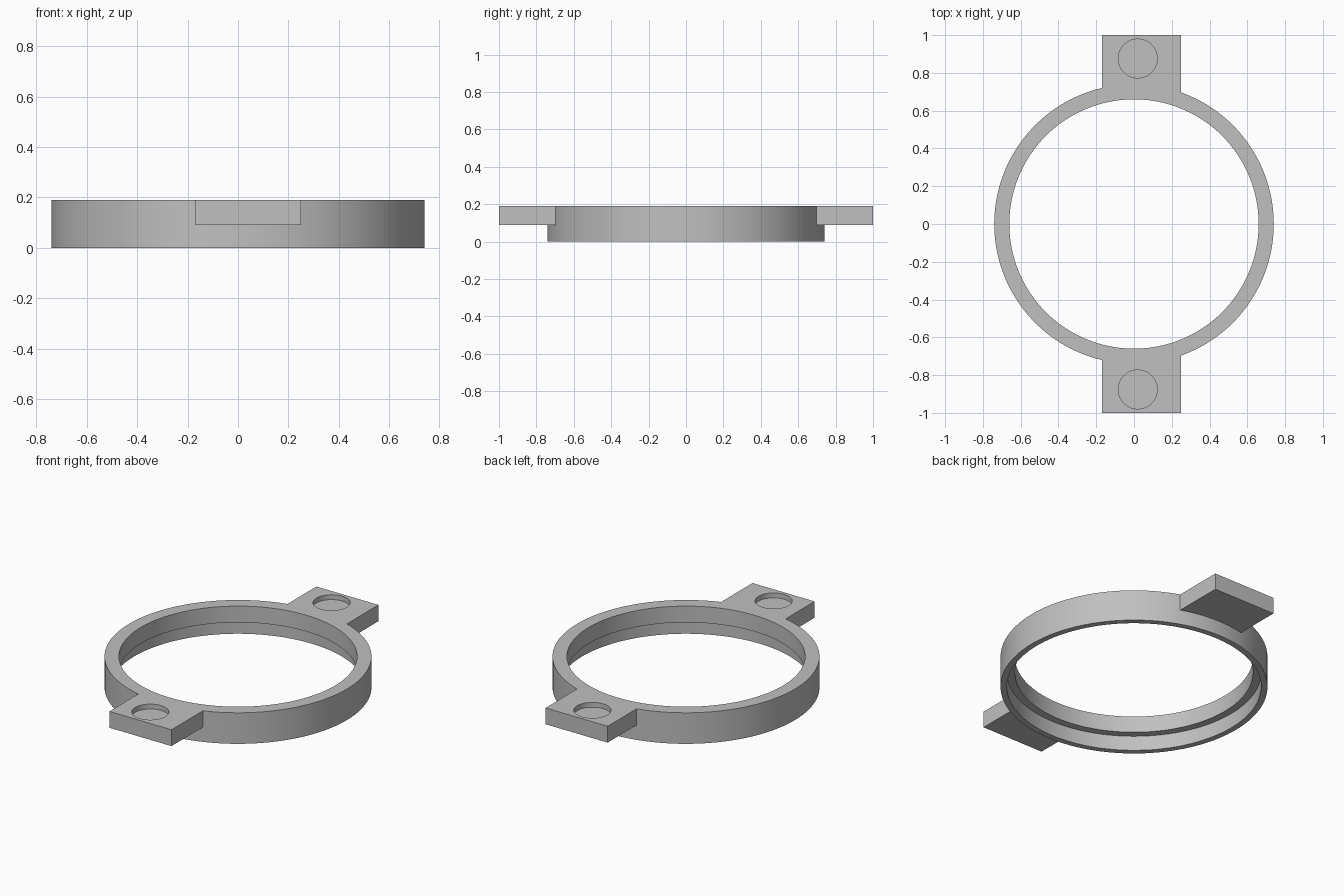
import bpy
import bmesh
import math
from mathutils import Matrix

cube = bpy.data.objects.get("Cube")
if cube:
    bpy.data.objects.remove(cube, do_unlink=True)

HEIGHT, LEDGE = 0.19, 0.09
OUTER, BORE, RECESS = 0.74, 0.66, 0.705
TAB_LEFT, TAB_RIGHT, TAB_ROOT = -0.17, 0.25, 0.68
HOLE_X, HOLE_Y, HOLE_R, HOLE_DEPTH = 0.02, 0.876, 0.103, 0.03

grey = bpy.data.materials.new("plain grey")
grey.use_nodes = True
colour = (0.53, 0.53, 0.53, 1)
grey.diffuse_color = colour
grey.node_tree.nodes["Principled BSDF"].inputs["Base Color"].default_value = colour


def make_object(name, bm):
    bmesh.ops.recalc_face_normals(bm, faces=bm.faces)
    mesh = bpy.data.meshes.new(name)
    bm.to_mesh(mesh)
    bm.free()
    mesh.materials.append(grey)
    obj = bpy.data.objects.new(name, mesh)
    bpy.context.collection.objects.link(obj)
    return obj


def lathe(name, profile, steps=128):
    bm = bmesh.new()
    verts = [bm.verts.new((r, 0, z)) for r, z in profile]
    edges = [bm.edges.new((v, verts[i - 1])) for i, v in enumerate(verts)]
    bmesh.ops.spin(bm, geom=verts + edges, cent=(0, 0, 0), axis=(0, 0, 1),
                   angle=math.tau, steps=steps, use_merge=True)
    bmesh.ops.remove_doubles(bm, verts=bm.verts, dist=0.0001)
    return make_object(name, bm)


def box(name, low, high):
    size = [b - a for a, b in zip(low, high)]
    centre = [(a + b) / 2 for a, b in zip(low, high)]
    bm = bmesh.new()
    bmesh.ops.create_cube(
        bm, size=1, matrix=Matrix.Translation(centre) @ Matrix.Diagonal((*size, 1)))
    return make_object(name, bm)


def cylinder(name, centre, radius, depth):
    bm = bmesh.new()
    bmesh.ops.create_cone(bm, cap_ends=True, segments=64, radius1=radius,
                          radius2=radius, depth=depth,
                          matrix=Matrix.Translation(centre))
    return make_object(name, bm)


def combine(target, tool, operation):
    mod = target.modifiers.new(operation.title(), 'BOOLEAN')
    mod.operation, mod.solver, mod.object = operation, 'EXACT', tool
    bpy.context.view_layer.objects.active = target
    bpy.ops.object.modifier_apply(modifier=mod.name)
    bpy.data.objects.remove(tool, do_unlink=True)


# Ring with a wider recess in the lower half of its bore
ring = lathe("ring_with_mounting_tabs", [
    (OUTER, 0), (OUTER, HEIGHT), (BORE, HEIGHT),
    (BORE, LEDGE), (RECESS, LEDGE), (RECESS, 0)])

# Front and back tabs, each with a shallow round pocket
for side, sign in (("front", -1), ("back", 1)):
    near, far = sorted((sign * TAB_ROOT, sign))
    tab = box(side + "_tab", (TAB_LEFT, near, LEDGE), (TAB_RIGHT, far, HEIGHT))
    combine(ring, tab, 'UNION')
    pocket = cylinder(side + "_pocket_cutter", (HOLE_X, sign * HOLE_Y, HEIGHT),
                      HOLE_R, HOLE_DEPTH * 2)
    combine(ring, pocket, 'DIFFERENCE')

# Smooth round walls, crisp edges
bpy.ops.object.select_all(action='DESELECT')
ring.select_set(True)
bpy.context.view_layer.objects.active = ring
bpy.ops.object.shade_smooth_by_angle(angle=math.radians(30))
